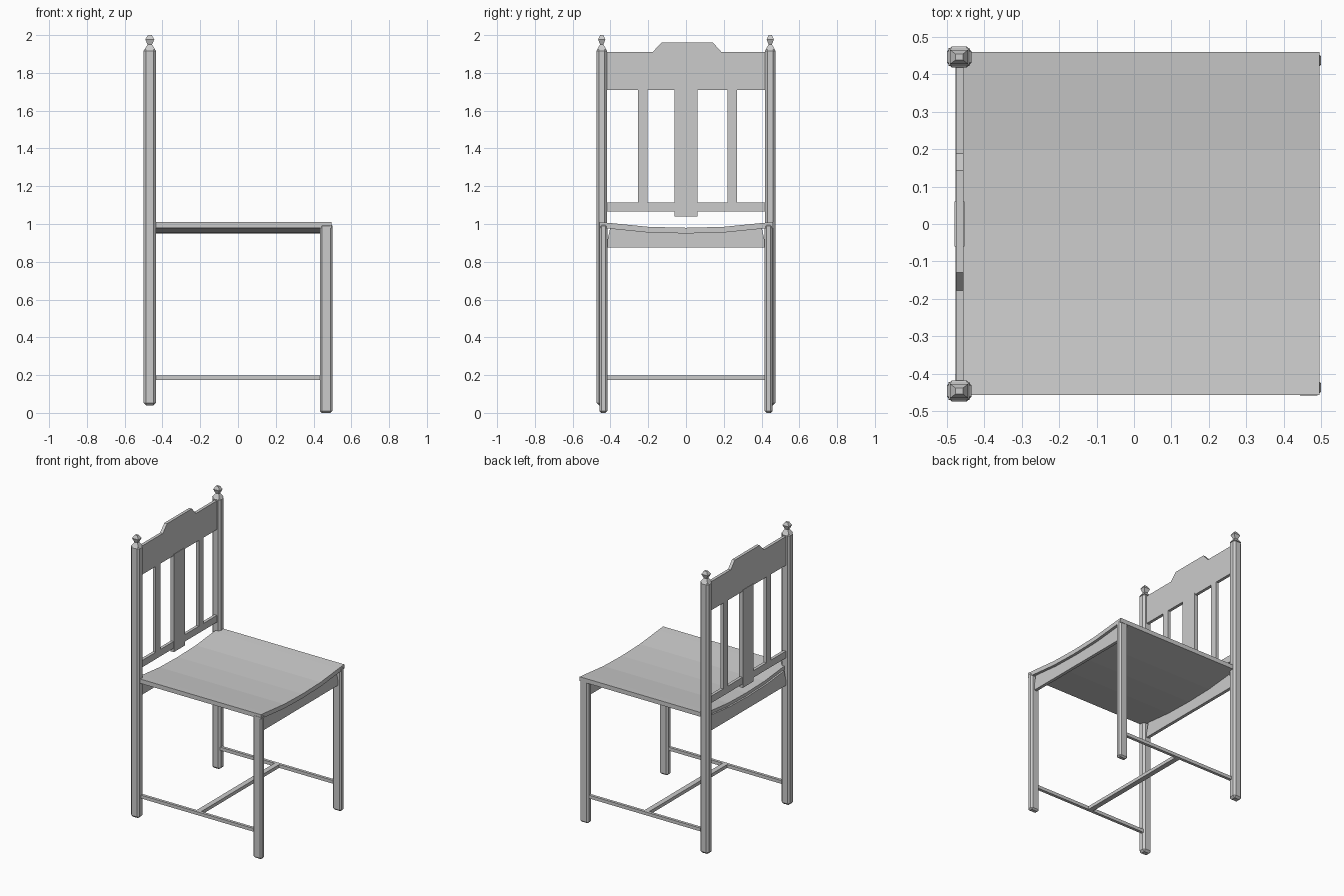
import bpy, bmesh

if "Cube" in bpy.data.objects:
    bpy.data.objects.remove(bpy.data.objects["Cube"])


def finish(name, bm, bevel=0.0):
    bmesh.ops.recalc_face_normals(bm, faces=bm.faces)
    mesh = bpy.data.meshes.new(name)
    bm.to_mesh(mesh)
    bm.free()
    ob = bpy.data.objects.new(name, mesh)
    bpy.context.collection.objects.link(ob)
    if bevel:
        mod = ob.modifiers.new("chamfer", 'BEVEL')
        mod.width = bevel
        mod.segments = 1
    return ob


def box(name, x, y, z, bevel=0.0):
    """Box from (min, max) ranges on each axis."""
    bm = bmesh.new()
    bmesh.ops.create_cube(bm, size=1)
    for v in bm.verts:
        v.co = [r[0] + (c + 0.5) * (r[1] - r[0]) for c, r in zip(v.co, (x, y, z))]
    return finish(name, bm, bevel)


def panel(name, outline, x0, x1):
    """Extrude a (y, z) outline along x."""
    bm = bmesh.new()
    face = bm.faces.new([bm.verts.new((x0, y, z)) for y, z in outline])
    new = bmesh.ops.extrude_face_region(bm, geom=[face])["geom"]
    bmesh.ops.translate(bm, vec=(x1 - x0, 0, 0),
                        verts=[v for v in new if isinstance(v, bmesh.types.BMVert)])
    return finish(name, bm)


def finial(name, cx, cy):
    """Four-sided turned knob from stacked rectangles."""
    bm = bmesh.new()
    rings = []
    for hx, hy, z in [(0.028, 0.024, 1.925), (0.012, 0.009, 1.95),
                      (0.024, 0.019, 1.978), (0.010, 0.008, 2.0)]:
        rings.append([bm.verts.new((cx + sx * hx, cy + sy * hy, z))
                      for sx, sy in ((-1, -1), (1, -1), (1, 1), (-1, 1))])
    for a, b in zip(rings, rings[1:]):
        for i in range(4):
            j = (i + 1) % 4
            bm.faces.new((a[i], a[j], b[j], b[i]))
    bm.faces.new(rings[0])
    bm.faces.new(rings[-1])
    return finish(name, bm)


# Legs, finials and side stretchers
for side, s in (("near", -1), ("far", 1)):
    py, ly = s * 0.446, s * 0.437
    box(f"back_post_{side}", (-0.5, -0.434), (py - 0.028, py + 0.028), (0.04, 1.93), 0.013)
    finial(f"finial_{side}", -0.467, py)
    box(f"front_leg_{side}", (0.434, 0.5), (ly - 0.021, ly + 0.021), (0.0, 1.0), 0.01)
    box(f"side_stretcher_{side}", (-0.45, 0.45), (ly - 0.01, ly + 0.01), (0.175, 0.198))

# Cross stretcher
box("cross_stretcher", (-0.018, 0.018), (-0.43, 0.43), (0.175, 0.198))

# Dished seat
dish = [(-0.457, 1.01), (-0.4, 1.005), (-0.2, 0.985), (0, 0.98),
        (0.2, 0.985), (0.4, 1.005), (0.46, 1.01)]
under = [(y, z - 0.03) for y, z in dish]
panel("seat", dish + under[::-1], -0.465, 0.496)

# Aprons under the front and back seat edges
apron = [(-0.425, 0.875), (0.425, 0.875)] + [(y, z + 0.008) for y, z in under[5:0:-1]]
panel("front_apron", apron, 0.455, 0.477)
panel("back_apron", apron, -0.477, -0.455)

# Back rest
bx = (-0.476, -0.455)
panel("crest_rail", [(-0.43, 1.71), (0.43, 1.71), (0.43, 1.91), (0.188, 1.91),
                     (0.143, 1.96), (-0.13, 1.96), (-0.177, 1.91), (-0.43, 1.91)], *bx)
box("lower_rail", bx, (-0.43, 0.43), (1.065, 1.113))
box("centre_splat", (-0.479, -0.452), (-0.06, 0.06), (1.04, 1.72))
for name, y in (("slat_near", -0.23), ("slat_far", 0.245)):
    box(name, bx, (y - 0.025, y + 0.025), (1.10, 1.72))
